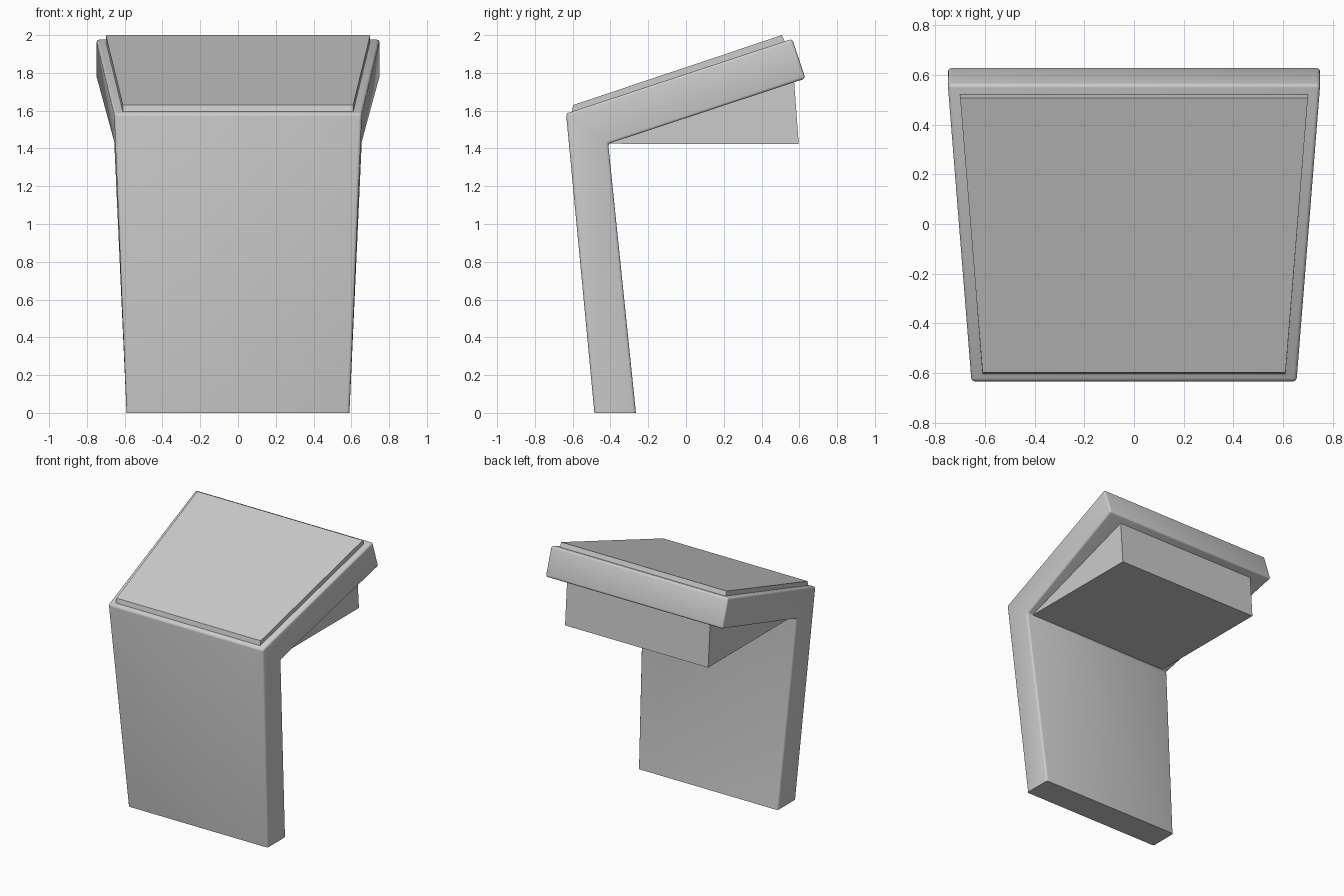
import bpy, bmesh

cube = bpy.data.objects.get("Cube")
if cube:
    bpy.data.objects.remove(cube, do_unlink=True)

grey = bpy.data.materials.new("light grey")
grey.use_nodes = True
colour = (0.6, 0.6, 0.6, 1)
grey.diffuse_color = colour
grey.node_tree.nodes["Principled BSDF"].inputs["Base Color"].default_value = colour


def extrude_profile(name, profile, side_faces, bevel=0.0, keep_sharp=()):
    """Span a side profile of (half width, y, z) points across x."""
    bm = bmesh.new()
    left, right = ([bm.verts.new((s * w, y, z)) for w, y, z in profile] for s in (1, -1))
    n = len(profile)
    for i in range(n):
        j = (i + 1) % n
        bm.faces.new((left[i], left[j], right[j], right[i]))
    for face in side_faces:
        bm.faces.new([left[i] for i in face])
        bm.faces.new([right[i] for i in reversed(face)])
    bmesh.ops.recalc_face_normals(bm, faces=bm.faces)
    if bevel:
        sharp = {v for i in keep_sharp for v in (left[i], right[i])}
        edges = [e for e in bm.edges
                 if e.calc_face_angle() > 0.4 and not all(v in sharp for v in e.verts)]
        bmesh.ops.bevel(bm, geom=edges, offset=bevel, segments=3,
                        profile=0.5, affect='EDGES', clamp_overlap=True)
    mesh = bpy.data.meshes.new(name)
    bm.to_mesh(mesh)
    bm.free()
    mesh.materials.append(grey)
    obj = bpy.data.objects.new(name, mesh)
    bpy.context.collection.objects.link(obj)
    bpy.ops.object.select_all(action='DESELECT')
    obj.select_set(True)
    bpy.context.view_layer.objects.active = obj
    bpy.ops.object.shade_smooth_by_angle(angle=0.6)
    return obj


# Bent shell: leaning front panel and sloping top slab
extrude_profile("shell", [
    (0.59, -0.485, 0), (0.655, -0.635, 1.585), (0.75, 0.562, 1.98),
    (0.75, 0.632, 1.77), (0.655, -0.412, 1.425), (0.59, -0.265, 0),
], [(0, 1, 4, 5), (1, 2, 3, 4)], bevel=0.015, keep_sharp=(0, 5))

# Thin raised plate on the slope
extrude_profile("top_plate", [
    (0.61, -0.605, 1.593), (0.61, -0.597, 1.63),
    (0.70, 0.508, 2.0), (0.70, 0.523, 1.964),
], [(0, 1, 2, 3)])

# Wedge-shaped box under the slope
extrude_profile("under_box", [
    (0.605, -0.412, 1.425), (0.605, 0.572, 1.76), (0.605, 0.597, 1.423),
], [(0, 1, 2)])
